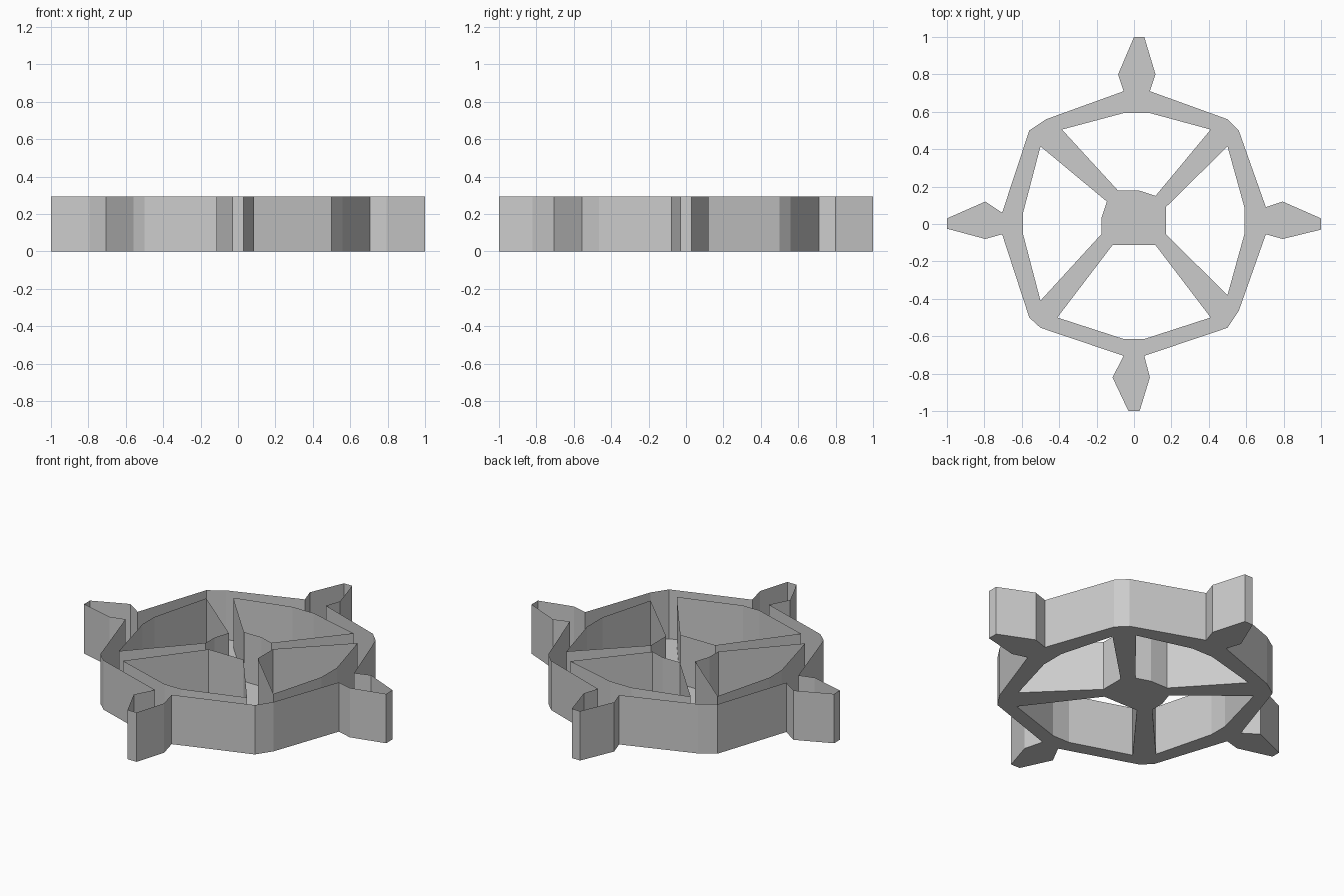
import bpy, bmesh

if "Cube" in bpy.data.objects:
    bpy.data.objects.remove(bpy.data.objects["Cube"])

HEIGHT = 0.295

# Outer rim with four pointed lugs, clockwise from the back lug
RIM = [(0, 1), (.055, 1), (.115, .8), (.085, .71), (.5, .56), (.56, .5),
       (.705, .09), (.795, .12), (1, .03), (1, -.03), (.795, -.08), (.705, -.055),
       (.56, -.465), (.5, -.555), (.055, -.705), (.085, -.82), (.03, -1),
       (-.03, -1), (-.115, -.82), (-.055, -.705), (-.5, -.555), (-.56, -.5),
       (-.705, -.055), (-.795, -.08), (-1, -.025), (-1, .03), (-.795, .12),
       (-.705, .06), (-.56, .5), (-.47, .56), (-.055, .71), (-.085, .8)]

# Openings between the four spokes, clockwise
OPENINGS = [
    [(-.385, .505), (-.055, .593), (.085, .593), (.41, .505), (.115, .15), (.03, .178), (-.085, .178)],
    [(.5, .415), (.59, .09), (.59, -.055), (.5, -.38), (.17, -.055), (.17, .09)],
    [(-.41, -.5), (-.115, -.113), (.115, -.113), (.41, -.5), (.055, -.615), (-.055, -.615)],
    [(-.5, .415), (-.145, .12), (-.175, .03), (-.175, -.055), (-.5, -.41), (-.593, -.055), (-.593, .06)],
]


def signed_area(pts):
    return sum(a[0] * b[1] - b[0] * a[1] for a, b in zip(pts, pts[1:] + pts[:1])) / 2


def counter_clockwise(pts):
    return pts if signed_area(pts) > 0 else pts[::-1]


# Rim runs counter-clockwise and openings clockwise so walls face outward
loops = [counter_clockwise(RIM)] + [counter_clockwise(o)[::-1] for o in OPENINGS]
bm = bmesh.new()
floor_edges, wall_edges = [], []
for pts in loops:
    verts = [bm.verts.new((x, y, 0)) for x, y in pts]
    for a, b in zip(verts, verts[1:] + verts[:1]):
        floor_edges.append(bm.edges.new((a, b)))
        wall_edges.append((a, b))

# Floor plate with the openings left out
bmesh.ops.triangle_fill(bm, use_beauty=True, use_dissolve=False,
                        edges=floor_edges, normal=(0, 0, -1))
for f in bm.faces:
    f.normal_update()
    if f.normal.z > 0:
        f.normal_flip()

# Upright walls on every border; the top stays open
top = {v: bm.verts.new((v.co.x, v.co.y, HEIGHT)) for v in list(bm.verts)}
for a, b in wall_edges:
    bm.faces.new((a, b, top[b], top[a]))

mesh = bpy.data.meshes.new("spoked_wheel_tray")
bm.to_mesh(mesh)
bm.free()
wheel = bpy.data.objects.new("spoked_wheel_tray", mesh)
bpy.context.collection.objects.link(wheel)
